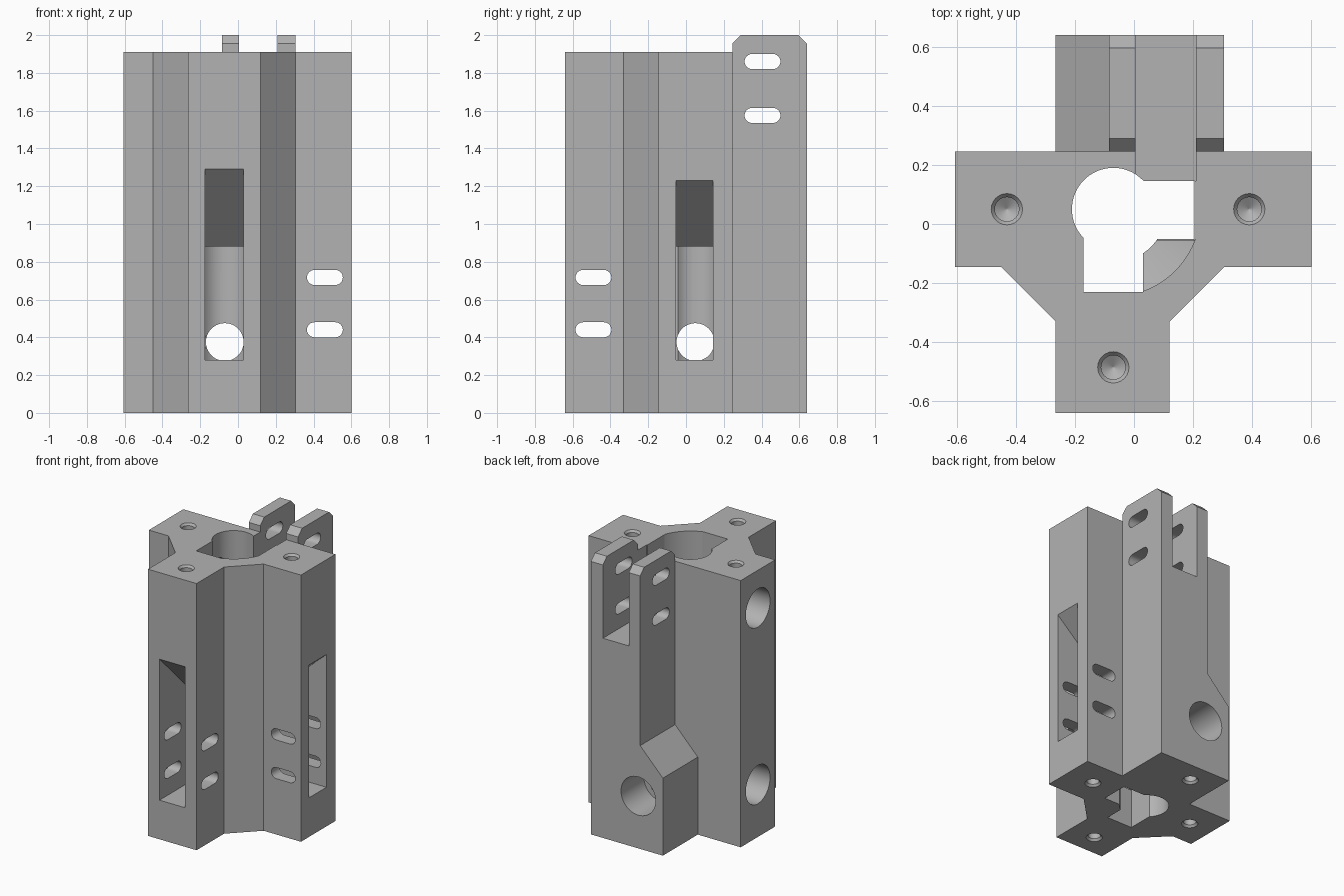
import bpy, bmesh, math

if "Cube" in bpy.data.objects:
    bpy.data.objects.remove(bpy.data.objects["Cube"])

CX, CY = -0.07, 0.05          # axis of the central bore
MAP = {'x': lambda u, v, w: (w, u, v),
       'y': lambda u, v, w: (u, w, v),
       'z': lambda u, v, w: (u, v, w)}

grey = bpy.data.materials.new("plain grey")
grey.diffuse_color = (0.45, 0.45, 0.45, 1)
grey.use_nodes = True
grey.node_tree.nodes["Principled BSDF"].inputs["Base Color"].default_value = grey.diffuse_color


def loft(name, rings, axis):
    """Solid through rings [(points, position), ...] stacked along an axis."""
    bm = bmesh.new()
    loops = [[bm.verts.new(MAP[axis](u, v, w)) for u, v in pts] for pts, w in rings]
    bm.faces.new(loops[0])
    bm.faces.new(loops[-1])
    for a, b in zip(loops, loops[1:]):
        for i in range(len(a)):
            j = (i + 1) % len(a)
            bm.faces.new((a[i], a[j], b[j], b[i]))
    bmesh.ops.recalc_face_normals(bm, faces=bm.faces)
    me = bpy.data.meshes.new(name)
    bm.to_mesh(me)
    bm.free()
    me.materials.append(grey)
    ob = bpy.data.objects.new(name, me)
    bpy.context.collection.objects.link(ob)
    return ob


def prism(name, pts, lo, hi, axis):
    return loft(name, [(pts, lo), (pts, hi)], axis)


def rect(u0, u1, v0, v1):
    return [(u0, v0), (u1, v0), (u1, v1), (u0, v1)]


def circle(u, v, r, n=48):
    return [(u + r * math.cos(2 * math.pi * i / n), v + r * math.sin(2 * math.pi * i / n))
            for i in range(n)]


def stadium(u0, u1, v, r, n=12):
    pts = []
    for c, start in ((u1 - r, -math.pi / 2), (u0 + r, math.pi / 2)):
        pts += [(c + r * math.cos(start + math.pi * i / n), v + r * math.sin(start + math.pi * i / n))
                for i in range(n + 1)]
    return pts


def wedge(r, n=16):
    a, b = math.radians(-70.3), math.radians(-20)
    return [(CX, CY)] + [(CX + r * math.cos(a + (b - a) * i / n), CY + r * math.sin(a + (b - a) * i / n))
                         for i in range(n + 1)]


# Cross-shaped body
body = prism("body", [(-0.265, -0.64), (0.12, -0.64), (0.12, -0.33), (0.305, -0.145), (0.6, -0.145),
                      (0.6, 0.245), (-0.605, 0.245), (-0.605, -0.145), (-0.45, -0.145),
                      (-0.265, -0.33)], 0, 1.91, 'z')

adds = [
    # Back arm rising into the chamfered tabs
    prism("back_arm", [(0.2, 0), (0.64, 0), (0.64, 1.955), (0.595, 2), (0.29, 2), (0.245, 1.955),
                       (0.245, 1.9), (0.2, 1.9)], -0.085, 0.305, 'x'),
    # Low block beside the back arm with a sloped top
    prism("back_block", [(-0.265, 0), (0, 0), (0, 0.74), (-0.085, 0.74), (-0.265, 0.555)],
          0.2, 0.64, 'y'),
]

cuts = [
    # Central bore and the two vertical channels beside it
    prism("bore", circle(CX, CY, 0.14, 64), -0.1, 2.1, 'z'),
    prism("front_channel", rect(-0.17, 0.03, -0.23, 0.04), -0.1, 2.1, 'z'),
    prism("side_channel", rect(-0.08, 0.205, -0.05, 0.146), -0.11, 2.11, 'z'),
    # Funnel in the corner between the channels
    loft("funnel", [(wedge(0.18), -0.12), (wedge(0.18), 0.765), (wedge(0.295), 0.88),
                    (wedge(0.295), 2.12)], 'z'),
    # Gap between the tabs
    prism("tab_gap", rect(0.005, 0.21, 0.145, 0.8), 1.43, 2.2, 'z'),
    # Windows with sloped ceilings
    prism("front_window", [(-0.7, 0.28), (0.02, 0.28), (0.02, 0.88), (-0.23, 0.88), (-0.7, 1.35)],
          -0.174, 0.029, 'x'),
    prism("side_window", [(0.7, 0.28), (-0.06, 0.28), (-0.06, 0.88), (0.205, 0.88), (0.7, 1.319)],
          -0.054, 0.144, 'y'),
    # Stepped round holes in the back and left arms
    loft("back_hole", [(circle(CX, 0.375, 0.1), 0.06), (circle(CX, 0.375, 0.1), 0.38),
                       (circle(CX, 0.375, 0.137), 0.381), (circle(CX, 0.375, 0.137), 0.7)], 'y'),
]
for z in (0.375, 1.64):
    cuts.append(loft("left_hole", [(circle(CY, z, 0.137), -0.7), (circle(CY, z, 0.137), -0.341),
                                   (circle(CY, z, 0.1), -0.34), (circle(CY, z, 0.1), -0.08)], 'x'))
# Pairs of strap slots
for z in (0.44, 0.717):
    cuts.append(prism("front_slot", stadium(-0.585, -0.395, z, 0.04), -0.4, 0.3, 'x'))
    cuts.append(prism("side_slot", stadium(0.365, 0.555, z, 0.04), -0.3, 0.4, 'y'))
for z in (1.575, 1.86):
    cuts.append(prism("tab_slot", stadium(0.31, 0.5, z, 0.04), -0.3, 0.5, 'x'))
# Countersunk screw holes with pointed ends, top and bottom
screws = [(-0.43, 0.05), (0.39, 0.05), (-0.07, -0.485), (-0.07, 0.485)]
for i, (x, y) in enumerate(screws):
    for end, s in ((1.91, -1), (0, 1)):
        if i == 3 and s < 0:
            continue
        steps = [(0.053, -0.02), (0.053, 0), (0.041, 0.015), (0.041, 0.09), (0.002, 0.115)]
        cuts.append(loft("screw_hole", [(circle(x, y, r, 24), end + s * d) for r, d in steps], 'z'))

# Combine the parts
bpy.context.view_layer.objects.active = body
for op, obs in (('UNION', adds), ('DIFFERENCE', cuts)):
    for ob in obs:
        mod = body.modifiers.new(ob.name, 'BOOLEAN')
        mod.operation, mod.object, mod.solver = op, ob, 'EXACT'
        bpy.ops.object.modifier_apply(modifier=mod.name)
        bpy.data.objects.remove(ob)

bpy.ops.object.select_all(action='DESELECT')
body.select_set(True)
bpy.ops.object.shade_smooth_by_angle(angle=math.radians(25))
